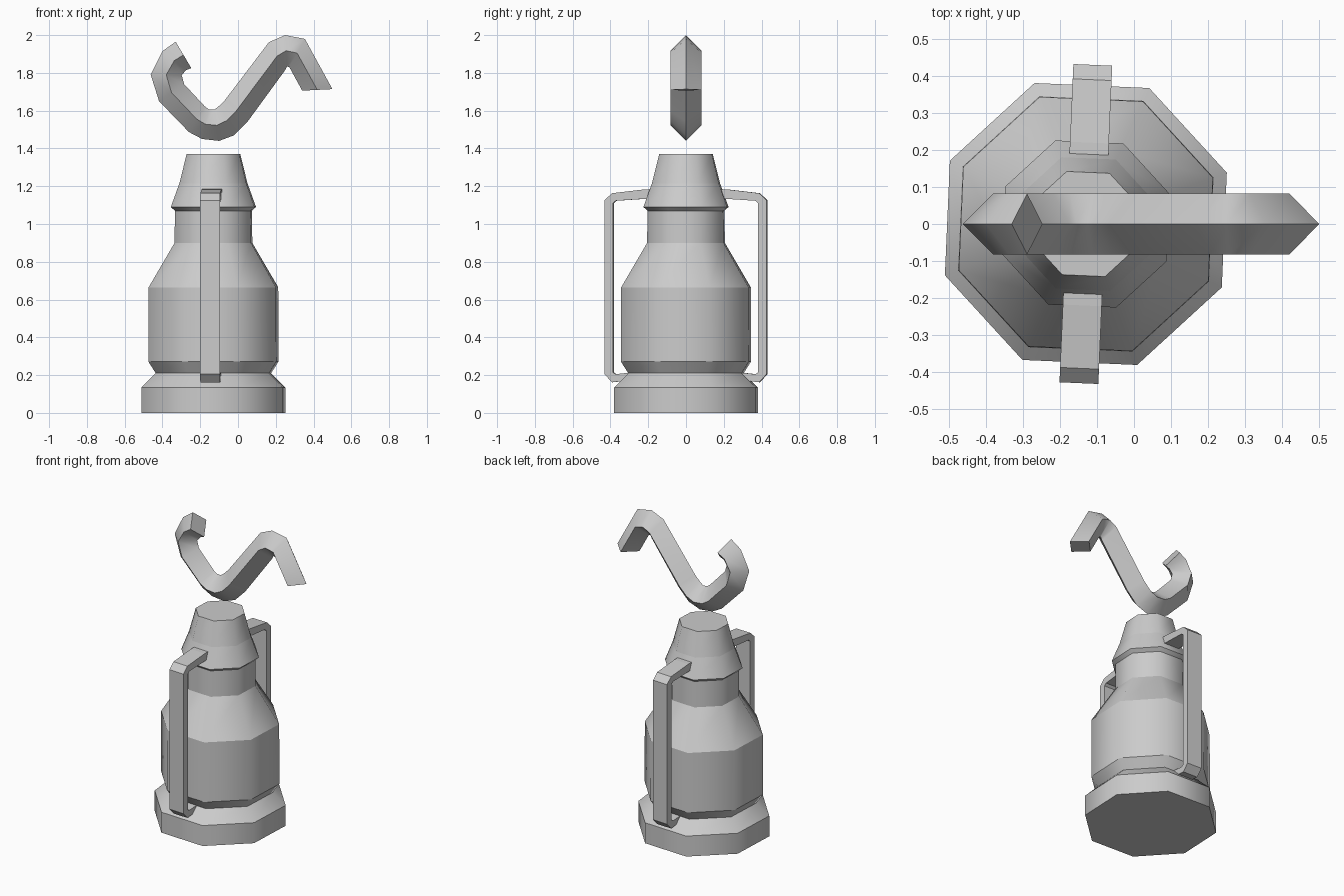
import bpy, bmesh, math

if "Cube" in bpy.data.objects:
    bpy.data.objects.remove(bpy.data.objects["Cube"])

CX = -0.13                 # lantern axis
TWIST = math.radians(-2.5) # slight turn of the whole lantern


def finish(bm, name, angle):
    bmesh.ops.recalc_face_normals(bm, faces=bm.faces)
    me = bpy.data.meshes.new(name)
    bm.to_mesh(me)
    bm.free()
    ob = bpy.data.objects.new(name, me)
    bpy.context.collection.objects.link(ob)
    if angle:
        bpy.ops.object.select_all(action='DESELECT')
        ob.select_set(True)
        bpy.context.view_layer.objects.active = ob
        bpy.ops.object.shade_smooth_by_angle(angle=math.radians(angle))
    return ob


def skin(rings):
    """Closed tube through rings of equal point count, capped at both ends."""
    bm = bmesh.new()
    loops = [[bm.verts.new(p) for p in r] for r in rings]
    for a, b in zip(loops, loops[1:]):
        n = len(a)
        for i in range(n):
            bm.faces.new((a[i], a[(i + 1) % n], b[(i + 1) % n], b[i]))
    bm.faces.new(loops[0])
    bm.faces.new(loops[-1])
    return bm


def lathe(name, profile):
    """Eight-sided turned solid with crisp rings and soft corners."""
    rings = [[(r * math.cos(math.radians(22.5 + 45 * i)),
               r * math.sin(math.radians(22.5 + 45 * i)), z) for i in range(8)]
             for r, z in profile]
    ob = finish(skin(rings), name, 50)
    me = ob.data
    for e in me.edges:
        a, b = (me.vertices[v].co.z for v in e.vertices)
        if abs(a - b) < 1e-5:
            e.use_edge_sharp = True
    ob.location.x = CX
    ob.rotation_euler.z = TWIST
    return ob


# base, glass body and neck
lathe("base", [(.405, 0), (.405, .135), (.325, .21)])
lathe("body", [(.325, .21), (.367, .272), (.365, .665), (.219, .90), (.217, 1.075)])
# chimney cap
lathe("cap", [(.217, 1.07), (.24, 1.09), (.192, 1.215), (.151, 1.37)])

# side straps: (outer, inner) points in y, z
strap = [((.16, 1.185), (.16, 1.135)), ((.22, 1.183), (.22, 1.133)),
         ((.39, 1.163), (.37, 1.123)), ((.43, 1.125), (.385, 1.11)),
         ((.43, .205), (.385, .215)), ((.39, .162), (.37, .205)),
         ((.28, .175), (.28, .215))]
for name, turn in (("back_strap", 0), ("front_strap", math.pi)):
    w = .0525
    ob = finish(skin([[(-w, *o), (w, *o), (w, *i), (-w, *i)] for o, i in strap]), name, 0)
    ob.location.x = CX
    ob.rotation_euler.z = TWIST + turn

# hook: (outer, inner) points in x, z of a diamond section
hook = [((-.33, 1.965), (-.247, 1.825)), ((-.40, 1.915), (-.275, 1.815)),
        ((-.462, 1.79), (-.298, 1.788)), ((-.418, 1.65), (-.285, 1.74)),
        ((-.26, 1.487), (-.175, 1.622)), ((-.19, 1.45), (-.155, 1.607)),
        ((-.10, 1.44), (-.125, 1.605)), ((-.02, 1.47), (-.10, 1.625)),
        ((.053, 1.545), (-.07, 1.655)), ((.25, 1.815), (.164, 1.963)),
        ((.26, 1.835), (.25, 2.0)), ((.272, 1.83), (.354, 1.98)),
        ((.34, 1.706), (.50, 1.714))]
rings = []
for (ax, az), (bx, bz) in hook:
    mx, mz = (ax + bx) / 2, (az + bz) / 2
    rings.append([(ax, 0, az), (mx, -.082, mz), (bx, 0, bz), (mx, .082, mz)])
finish(skin(rings), "hook", 50)
